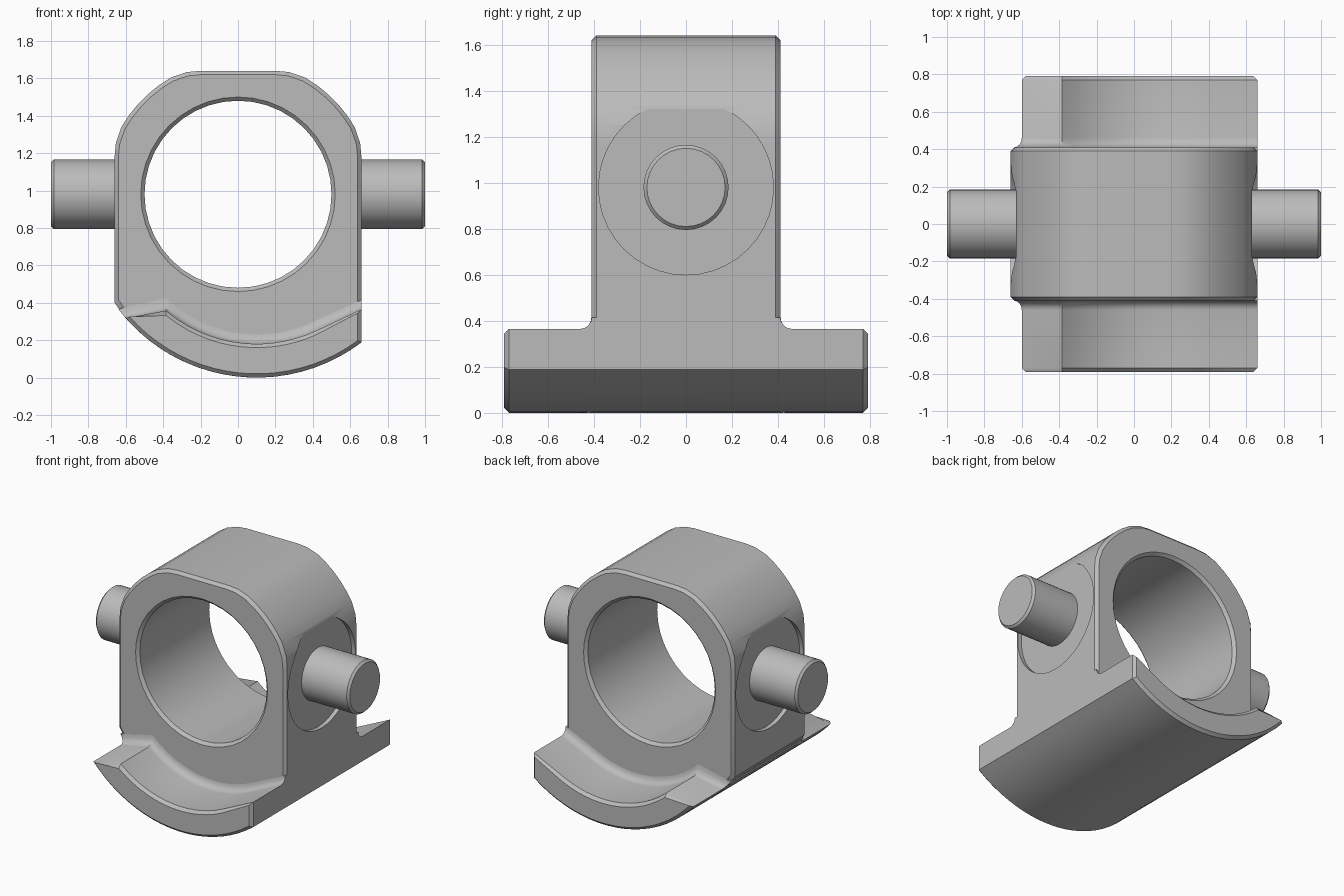
import bpy, bmesh
from math import sin, cos, pi, radians, sqrt, asin
from mathutils import Vector

cube = bpy.data.objects.get("Cube")
if cube:
    bpy.data.objects.remove(cube, do_unlink=True)

grey = bpy.data.materials.new("plain grey")
grey.use_nodes = True
colour = (0.5, 0.5, 0.5, 1)
grey.diffuse_color = colour
grey.node_tree.nodes["Principled BSDF"].inputs["Base Color"].default_value = colour

AXLE_Z = 0.98                # height of bore and pins
BASE_X, BASE_R = 0.1, 0.93   # centre and radius of the curved underside


def loft(name, rings):
    """Skin a solid over matching rings of points, with flat end caps."""
    bm = bmesh.new()
    loops = [[bm.verts.new(p) for p in ring] for ring in rings]
    n = len(loops[0])
    for a, b in zip(loops, loops[1:]):
        for i in range(n):
            j = (i + 1) % n
            bm.faces.new((a[i], a[j], b[j], b[i]))
    bm.faces.new(loops[0])
    bm.faces.new(loops[-1])
    bmesh.ops.recalc_face_normals(bm, faces=bm.faces)
    mesh = bpy.data.meshes.new(name)
    bm.to_mesh(mesh)
    bm.free()
    mesh.materials.append(grey)
    obj = bpy.data.objects.new(name, mesh)
    bpy.context.collection.objects.link(obj)
    return obj


def activate(obj):
    bpy.ops.object.select_all(action="DESELECT")
    obj.select_set(True)
    bpy.context.view_layer.objects.active = obj


def smooth(obj):
    activate(obj)
    bpy.ops.object.shade_smooth_by_angle(angle=radians(30))


def cut(obj, cutter):
    cutter.hide_render = True
    mod = obj.modifiers.new("cut", "BOOLEAN")
    mod.operation = "DIFFERENCE"
    mod.solver = "EXACT"
    mod.object = cutter
    activate(obj)
    bpy.ops.object.modifier_apply(modifier=mod.name)
    bpy.data.objects.remove(cutter, do_unlink=True)


def turned(name, axis, steps, sides):
    """Round solid around x or y at axle height; steps are (position, radius)."""
    rings = []
    for pos, r in steps:
        ring = []
        for i in range(sides):
            a = 2 * pi * i / sides
            u, z = r * cos(a), AXLE_Z + r * sin(a)
            ring.append((pos, u, z) if axis == "x" else (u, pos, z))
        rings.append(ring)
    return loft(name, rings)


def along_y(outline, y):
    return [Vector((x, y, z)) for x, z in outline]


def arc_z(x, r):
    return BASE_R - sqrt(r * r - (x - BASE_X) ** 2)


def spread(a, b, n):
    return [a + (b - a) * i / n for i in range(n + 1)]


# Housing outline: straight sides, flat top, rounded shoulders
def block_outline(inset):
    shoulder = [(0.66, 0.20), (0.653, 0.275)]
    shoulder += [(0.72 * cos(radians(a)), 0.72 * sin(radians(a)))
                 for a in range(30, 61, 6)]
    shoulder += [(z, x) for x, z in shoulder[1::-1]]
    pts = shoulder + [(-x, z) for x, z in reversed(shoulder)]
    base = [(-0.66, 0.40), (-0.6, 0.315), (-0.5, 0.28), (-0.2, 0.15),
            (0.1, 0.1), (0.4, 0.17), (0.66, 0.35)]
    pts += [(x, z - AXLE_Z) for x, z in base]
    k = 1 - inset / 0.66
    return [(x * k, AXLE_Z + z * k) for x, z in pts]


housing = loft("housing", [along_y(block_outline(i), y) for y, i in
                           ((-0.41, 0.02), (-0.39, 0), (0.39, 0), (0.41, 0.02))])

# Chamfered bore and shallow round seats for the pins
cut(housing, turned("bore_cutter", "y",
                    [(-0.5, 0.61), (-0.39, 0.5), (0.39, 0.5), (0.5, 0.61)], 40))
for side in (-1, 1):
    cut(housing, turned("seat_cutter", "x",
                        [(side * 0.63, 0.38), (side * 0.9, 0.38)], 40))
smooth(housing)


# Curved shoe outline: inset shrinks it, lift raises the top for the fillet
def shoe_outline(inset, lift):
    tip = -0.6 + inset - 0.8 * lift
    right = 0.66 - inset
    r_out, r_in = BASE_R - inset, 0.75 + inset - lift
    a0, a1 = (asin((x - BASE_X) / r_out) for x in (tip, right))
    pts = [(BASE_X + r_out * sin(a), BASE_R - r_out * cos(a))
           for a in spread(a0, a1, 20)]
    pts.append((right, 0.365 + lift - inset))
    pts += [(x, arc_z(x, r_in)) for x in spread(0.42, -0.385, 14)]
    return pts


half = [(0.79, 0.02, 0), (0.77, 0, 0), (0.46, 0, 0), (0.441, 0, 0.004),
        (0.425, 0, 0.015), (0.414, 0, 0.031), (0.41, 0, 0.05)]
steps = [(-y, i, l) for y, i, l in half] + half[::-1]
shoe = loft("curved_shoe", [along_y(shoe_outline(i, l), y) for y, i, l in steps])
smooth(shoe)

# Side pins with chamfered ends
for name, side in (("left_pin", 1), ("right_pin", -1)):
    pin = turned(name, "x", [(side * 0.6, 0.185), (side * 0.985, 0.185),
                             (side * 1.0, 0.17)], 32)
    smooth(pin)
